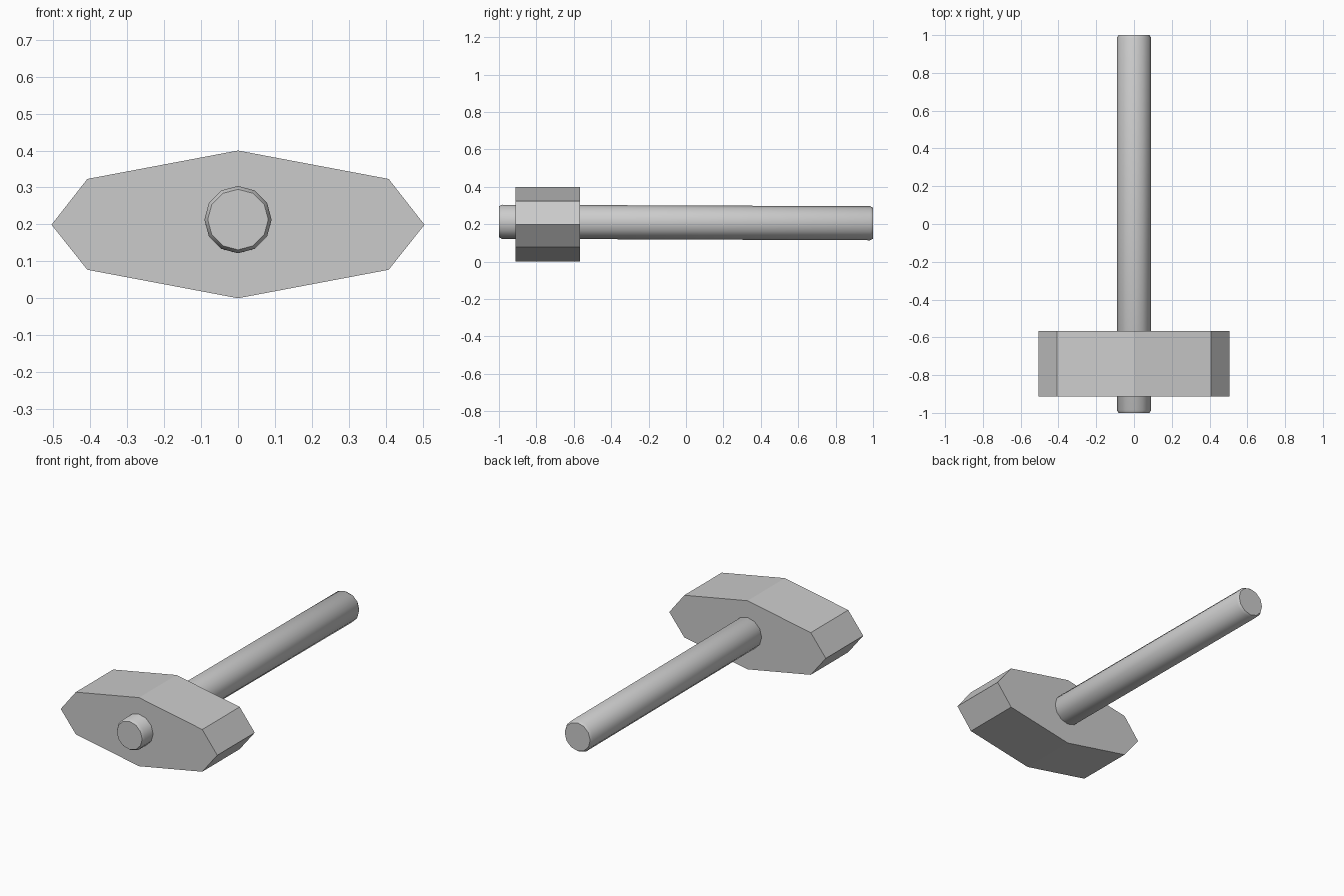
import bpy, bmesh, math
from mathutils import Matrix, Vector

cube = bpy.data.objects.get("Cube")
if cube:
    bpy.data.objects.remove(cube, do_unlink=True)

grey = bpy.data.materials.new("plain grey")
grey.use_nodes = True
colour = (0.6, 0.6, 0.6, 1)
grey.diffuse_color = colour
grey.node_tree.nodes["Principled BSDF"].inputs["Base Color"].default_value = colour


def add_object(name, bm):
    bmesh.ops.recalc_face_normals(bm, faces=bm.faces)
    mesh = bpy.data.meshes.new(name)
    bm.to_mesh(mesh)
    bm.free()
    mesh.materials.append(grey)
    obj = bpy.data.objects.new(name, mesh)
    bpy.context.collection.objects.link(obj)
    return obj


# Hammer head: an eight-sided outline extruded along the handle direction
outline = [(0, 0.402), (0.408, 0.325), (0.505, 0.201), (0.408, 0.079),
           (0, 0.002), (-0.408, 0.079), (-0.505, 0.201), (-0.408, 0.325)]
bm = bmesh.new()
front = bm.faces.new([bm.verts.new((x, -0.912, z - 0.002)) for x, z in outline])
side = bmesh.ops.extrude_face_region(bm, geom=[front])["geom"]
bmesh.ops.translate(bm, vec=(0, 0.345, 0),
                    verts=[v for v in side if isinstance(v, bmesh.types.BMVert)])
add_object("hammer_head", bm)

# Handle: a twelve-sided rod with chamfered ends, dropping slightly to the back
rings = [(-1, 0.082), (-0.985, 0.091), (0.985, 0.091), (1, 0.082)]
bm = bmesh.new()
loops = []
for y, radius in rings:
    centre = Vector((0, y, 0.209 - 0.004 * y))
    loops.append([bm.verts.new(centre + Matrix.Rotation(math.tau * i / 12, 3, "Y")
                               @ Vector((0, 0, radius))) for i in range(12)])
for a, b in zip(loops, loops[1:]):
    for i in range(12):
        j = (i + 1) % 12
        bm.faces.new((a[i], a[j], b[j], b[i]))
bm.faces.new(loops[0])
bm.faces.new(loops[-1])
handle = add_object("handle", bm)

bpy.ops.object.select_all(action="DESELECT")
handle.select_set(True)
bpy.context.view_layer.objects.active = handle
bpy.ops.object.shade_smooth_by_angle(angle=math.radians(35))
